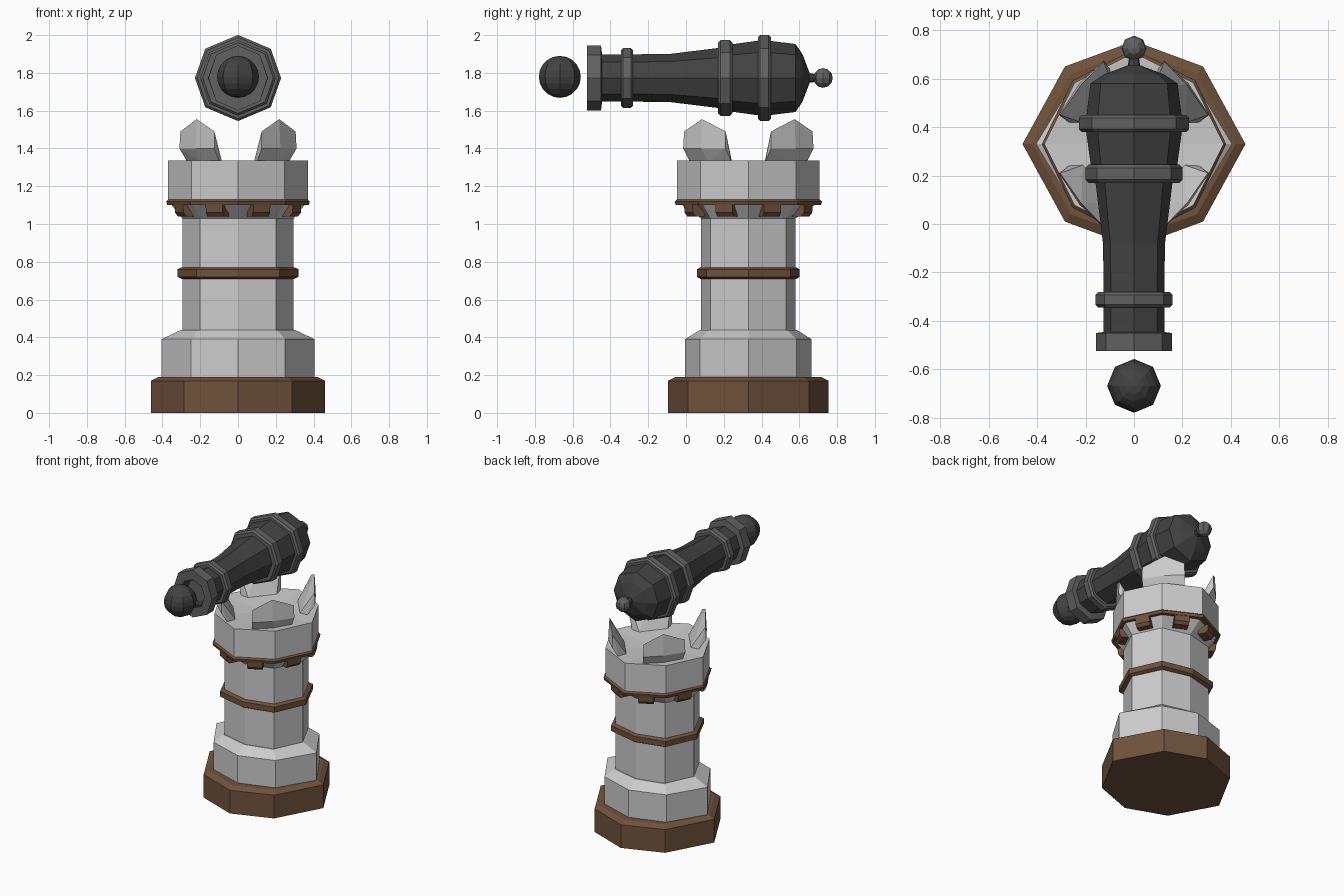
import bpy, bmesh, math
from mathutils import Vector

if "Cube" in bpy.data.objects:
    bpy.data.objects.remove(bpy.data.objects["Cube"])

CY = 0.33    # tower axis
AZ = 1.773   # barrel axis height


def material(name, col):
    m = bpy.data.materials.new(name)
    m.diffuse_color = (*col, 1)
    m.use_nodes = True
    m.node_tree.nodes["Principled BSDF"].inputs["Base Color"].default_value = m.diffuse_color
    return m


BROWN = material("brown_wood", (0.16, 0.085, 0.045))
DARK = material("dark_iron", (0.055, 0.055, 0.055))
IRON = material("iron_band", (0.12, 0.12, 0.12))


def finish(bm, name, mat=None):
    bmesh.ops.recalc_face_normals(bm, faces=bm.faces)
    me = bpy.data.meshes.new(name)
    bm.to_mesh(me)
    bm.free()
    ob = bpy.data.objects.new(name, me)
    bpy.context.collection.objects.link(ob)
    if mat:
        me.materials.append(mat)
    return ob


def loft(name, rings, mat=None):
    """Bridge a list of equal-length point rings and cap both ends."""
    bm = bmesh.new()
    loops = [[bm.verts.new(p) for p in r] for r in rings]
    n = len(loops[0])
    for a, b in zip(loops, loops[1:]):
        for i in range(n):
            j = (i + 1) % n
            bm.faces.new((a[i], a[j], b[j], b[i]))
    bm.faces.new(loops[0])
    bm.faces.new(loops[-1])
    return finish(bm, name, mat)


def octagon(rx, ry, dx, dy):
    return [(rx, 0), (dx, dy), (0, ry), (-dx, dy), (-rx, 0), (-dx, -dy), (0, -ry), (dx, -dy)]


def tier(name, sections, mat=None):
    """Tower tier: sections of (z, rx, ry, diagonal x, diagonal y)."""
    loft(name, [[(x, y + CY, z) for x, y in octagon(*s)] for z, *s in sections], mat)


def barrel(name, profile, mat):
    """Eight-sided turned part along y: profile of (y, radius)."""
    loft(name, [[(x, y, z + AZ) for x, z in octagon(r, r, r * .76, r * .68)] for y, r in profile], mat)


# tower
tier("wood_base", [(0, .46, .425, .285, .32), (.17, .46, .425, .285, .32), (.19, .42, .385, .26, .29)], BROWN)
tier("stone_plinth", [(.18, .405, .335, .25, .255), (.39, .405, .335, .25, .255), (.44, .30, .255, .205, .205)])
tier("stone_shaft", [(.43, .295, .25, .2, .2), (1.04, .295, .25, .2, .2)])
tier("shaft_band", [(.71, .30, .255, .205, .205), (.72, .32, .272, .22, .222),
                    (.76, .32, .272, .22, .222), (.77, .30, .255, .205, .205)], BROWN)
tier("stone_corbel", [(1.03, .295, .25, .2, .2), (1.11, .36, .365, .24, .245)])
tier("crown_plate", [(1.10, .375, .385, .25, .26), (1.12, .38, .39, .253, .263), (1.13, .37, .377, .245, .253)], BROWN)
tier("crown", [(1.12, .37, .377, .245, .253), (1.335, .37, .377, .245, .253), (1.31, .05, .05, .036, .036)])

# brown brackets beneath the crown plate, one per wall
wall = [Vector(p) for p in octagon(.36, .365, .24, .245)]
for i in range(8):
    a, b = wall[i], wall[(i + 1) % 8]
    mid, t = (a + b) / 2, (b - a).normalized()
    out = Vector((t.y, -t.x))
    rings = []
    for z, inner, outer in ((1.04, -.06, -.005), (1.06, -.06, .012), (1.11, -.03, .015)):
        rings.append([(*(mid + t * s + out * o + Vector((0, CY))), z)
                      for s, o in ((-.05, inner), (.05, inner), (.05, outer), (-.05, outer))])
    loft("bracket_%d" % (i + 1), rings, BROWN)

# four merlons on the diagonal corners
merlon = [(.10, .31, 1.33), (.20, .21, 1.33), (.27, .09, 1.33), (.085, .24, 1.33), (.21, .087, 1.33),
          (.125, .345, 1.40), (.225, .25, 1.40), (.31, .12, 1.40), (.12, .27, 1.40), (.235, .115, 1.40),
          (.125, .34, 1.49), (.305, .12, 1.49), (.218, .245, 1.555)]
for sx in (-1, 1):
    for sy in (-1, 1):
        bm = bmesh.new()
        for x, y, z in merlon:
            bm.verts.new((sx * x, CY + sy * y, z))
        res = bmesh.ops.convex_hull(bm, input=bm.verts)
        loose = [v for v in bm.verts if not v.link_faces]
        bmesh.ops.delete(bm, geom=loose, context='VERTS')
        bmesh.ops.dissolve_limit(bm, angle_limit=.05, verts=bm.verts, edges=bm.edges)
        finish(bm, "merlon")

# cannon barrel with hollow muzzle
barrel("cannon_barrel", [(-.40, .09), (-.515, .095), (-.515, .125), (-.28, .125), (-.08, .128), (.18, .16),
                         (.24, .178), (.40, .2), (.44, .197), (.58, .18), (.617, .125), (.655, .025),
                         (.69, .02)], DARK)


# raised bands
def band(name, y0, y1, r, inner, c):
    barrel(name, [(y0, inner), (y0, r - c), (y0 + c, r), (y1 - c, r), (y1, r - c), (y1, inner)], IRON)


loft("muzzle_ring", [[(x, y, z + AZ) for x, z in octagon(r, r * 1.1, r * .74, r * .78)]
                     for y, r in ((-.40, .09), (-.525, .095), (-.525, .157), (-.45, .157), (-.445, .12))], IRON)
band("front_band", -.345, -.28, .159, .1, .012)
band("middle_band", .17, .245, .2, .14, .013)
band("rear_band", .38, .45, .228, .17, .013)


# rear knob and flying ball
def ball(name, loc, r, seg, rings, mat):
    bm = bmesh.new()
    bmesh.ops.create_uvsphere(bm, u_segments=seg, v_segments=rings, radius=r)
    bmesh.ops.translate(bm, verts=bm.verts, vec=loc)
    finish(bm, name, mat)


ball("rear_knob", (0, .725, AZ), .052, 8, 6, IRON)
ball("cannonball", (0, -.668, AZ + .006), .111, 8, 10, DARK)
